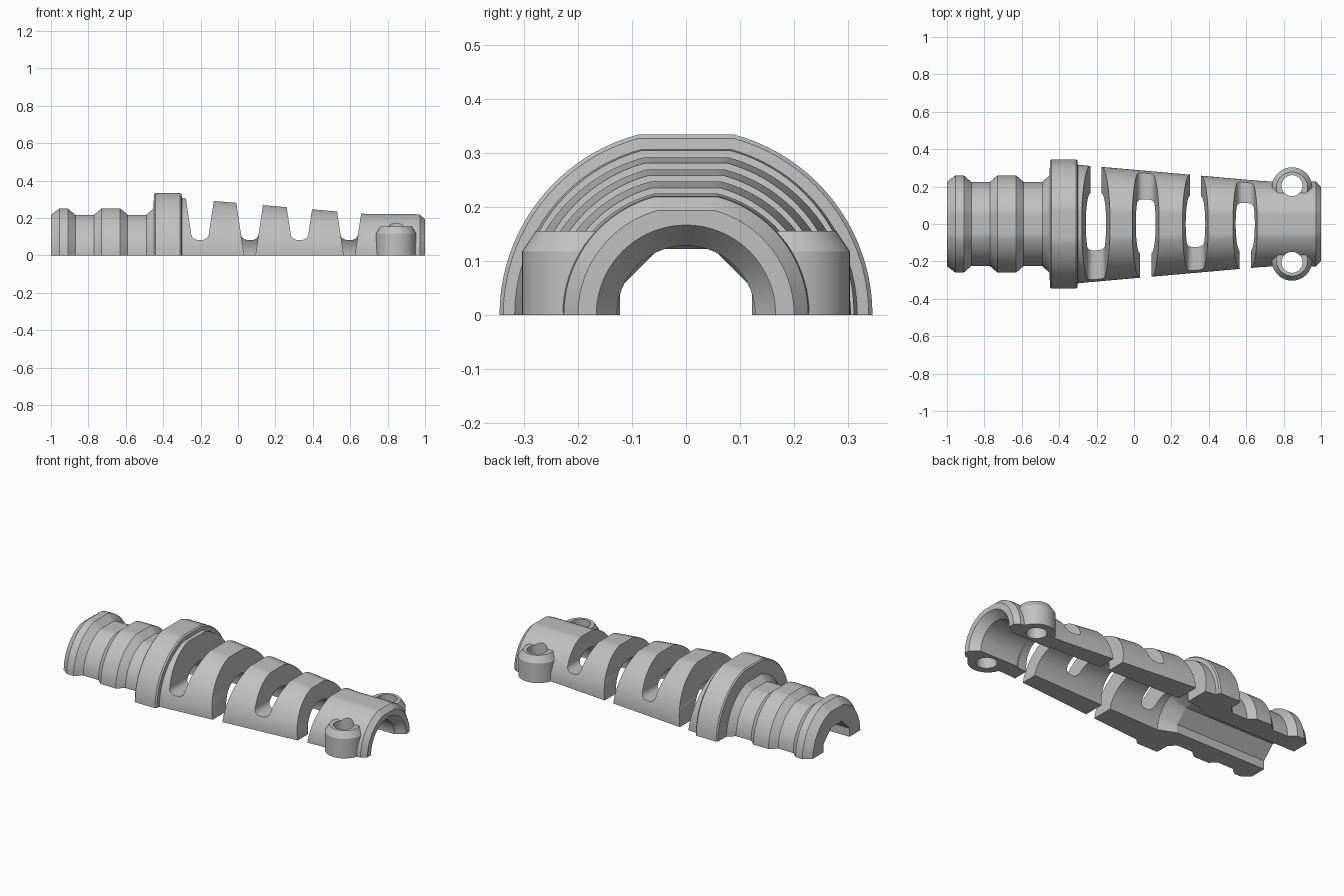
import bpy, bmesh, math
from math import sin, cos, pi, radians

if "Cube" in bpy.data.objects:
    bpy.data.objects.remove(bpy.data.objects["Cube"])

SEG = 48          # steps around the half circle
FLAT = 75         # crown is cut flat above this angle
SKIRT = -0.05     # everything runs below the split plane, then is trimmed

grey = bpy.data.materials.new("light grey plastic")
grey.use_nodes = True
COLOUR = (0.53, 0.53, 0.53, 1)
grey.diffuse_color = COLOUR
grey.node_tree.nodes["Principled BSDF"].inputs["Base Color"].default_value = COLOUR


def finish(name, bm):
    bmesh.ops.recalc_face_normals(bm, faces=bm.faces)
    mesh = bpy.data.meshes.new(name)
    bm.to_mesh(mesh)
    bm.free()
    mesh.materials.append(grey)
    ob = bpy.data.objects.new(name, mesh)
    bpy.context.collection.objects.link(ob)
    return ob


def combine(target, tool, operation):
    mod = target.modifiers.new(tool.name, 'BOOLEAN')
    mod.operation, mod.object, mod.solver = operation, tool, 'EXACT'
    bpy.context.view_layer.objects.active = target
    bpy.ops.object.modifier_apply(modifier=mod.name)
    bpy.data.objects.remove(tool)


def loft(name, rings):
    """Solid from equal closed rings with plain end caps."""
    bm = bmesh.new()
    rows = [[bm.verts.new(p) for p in ring] for ring in rings]
    n = len(rows[0])
    for a, b in zip(rows, rows[1:]):
        for i in range(n):
            j = (i + 1) % n
            bm.faces.new((a[i], a[j], b[j], b[i]))
    for row in (rows[0], rows[-1]):
        bm.faces.new(row)
    return finish(name, bm)


def disc(x, y, z, r, n=48):
    return [(x + r * cos(2 * pi * i / n), y + r * sin(2 * pi * i / n), z) for i in range(n)]


# Half shell: x, outer radius, bore radius
stations = [
    (-1.0, 0.225, 0.122), (-0.955, 0.26, 0.122), (-0.91, 0.26, 0.122),
    (-0.87, 0.225, 0.122), (-0.77, 0.225, 0.122), (-0.73, 0.26, 0.122),
    (-0.63, 0.26, 0.122), (-0.59, 0.225, 0.122), (-0.49, 0.225, 0.122),
    (-0.452, 0.26, 0.122), (-0.449, 0.338, 0.122), (-0.442, 0.345, 0.122),
    (-0.40, 0.345, 0.122), (-0.31, 0.345, 0.16), (-0.302, 0.338, 0.163),
    (-0.3, 0.317, 0.165), (-0.26, 0.313, 0.165), (0.68, 0.23, 0.138),
    (0.72, 0.228, 0.12), (0.95, 0.228, 0.128), (0.972, 0.226, 0.145),
    (1.0, 0.2, 0.166)]


def section(x, outer, bore):
    out, inn = [(x, outer, SKIRT)], [(x, bore, SKIRT)]
    for i in range(SEG + 1):
        deg = 180 * i / SEG
        a = radians(deg)
        out.append((x, outer * cos(a), min(outer * sin(a), outer * sin(radians(FLAT)))))
        # The rear bore is octagonal, the front bore round
        off = (deg + 22.5) % 45 - 22.5
        r = bore / cos(radians(off)) if x < -0.35 else bore
        inn.append((x, r * cos(a), r * sin(a)))
    out.append((x, -outer, SKIRT))
    inn.append((x, -bore, SKIRT))
    return out, inn


bm = bmesh.new()
rows = []
for s in stations:
    out, inn = section(*s)
    rows.append([bm.verts.new(p) for p in out + inn[::-1]])
n = len(rows[0])
for a, b in zip(rows, rows[1:]):
    for i in range(n):
        j = (i + 1) % n
        bm.faces.new((a[i], a[j], b[j], b[i]))
for row in (rows[0], rows[-1]):
    for i in range(n // 2 - 1):
        bm.faces.new((row[i], row[i + 1], row[n - 2 - i], row[n - 1 - i]))
shell = finish("strain_relief_half_shell", bm)

# Screw lugs with chamfered tops, on both sides
LUG_X, LUG_Y = 0.845, 0.195
for side in (1, -1):
    y = side * LUG_Y
    lug = loft("screw_lug", [disc(LUG_X, y, z, r) for z, r in
                             ((SKIRT, 0.108), (0.117, 0.108), (0.155, 0.083))])
    combine(shell, lug, 'UNION')

# Clear the front bore and drill the screw holes
bore = loft("bore_cutter", [[(x, py, pz) for py, pz, _ in disc(0, 0, 0, 0.128, 64)]
                            for x in (0.69, 1.1)])
combine(shell, bore, 'DIFFERENCE')
for side in (1, -1):
    y = side * (LUG_Y + 0.01)
    combine(shell, loft("hole_cutter", [disc(LUG_X, y, z, 0.056) for z in (-0.2, 0.175)]),
            'DIFFERENCE')


# Flex slots: rounded floor across, open to the split plane on alternate sides
def half_width(z):
    return 0.03 + 0.15 * z


def slot_cutter(x, low, y0, y1, rounded):
    right = [(half_width(0.4), 0.4)]
    if rounded:
        r = 0.035
        w = half_width(low + r)
        right += [(w - r + r * cos(t * pi / 12), low + r - r * sin(t * pi / 12))
                  for t in range(7)]
    else:
        right += [(half_width(0), 0), (half_width(0), low)]
    outline = right + [(-px, pz) for px, pz in reversed(right)]
    return loft("slot_cutter", [[(x + px, y, pz) for px, pz in outline] for y in (y0, y1)])


for k in range(4):
    x = -0.203 + 0.266 * k
    side = 1 if k % 2 == 0 else -1
    combine(shell, slot_cutter(x, 0.083, -0.5, 0.5, True), 'DIFFERENCE')
    combine(shell, slot_cutter(x, -0.2, 0, side * 0.5, False), 'DIFFERENCE')

# Trim flat at the split plane
trim = loft("trim_cutter", [[(-2, -1, z), (2, -1, z), (2, 1, z), (-2, 1, z)] for z in (-0.5, 0)])
combine(shell, trim, 'DIFFERENCE')

bpy.ops.object.select_all(action='DESELECT')
shell.select_set(True)
bpy.context.view_layer.objects.active = shell
bpy.ops.object.shade_smooth_by_angle(angle=radians(20))
